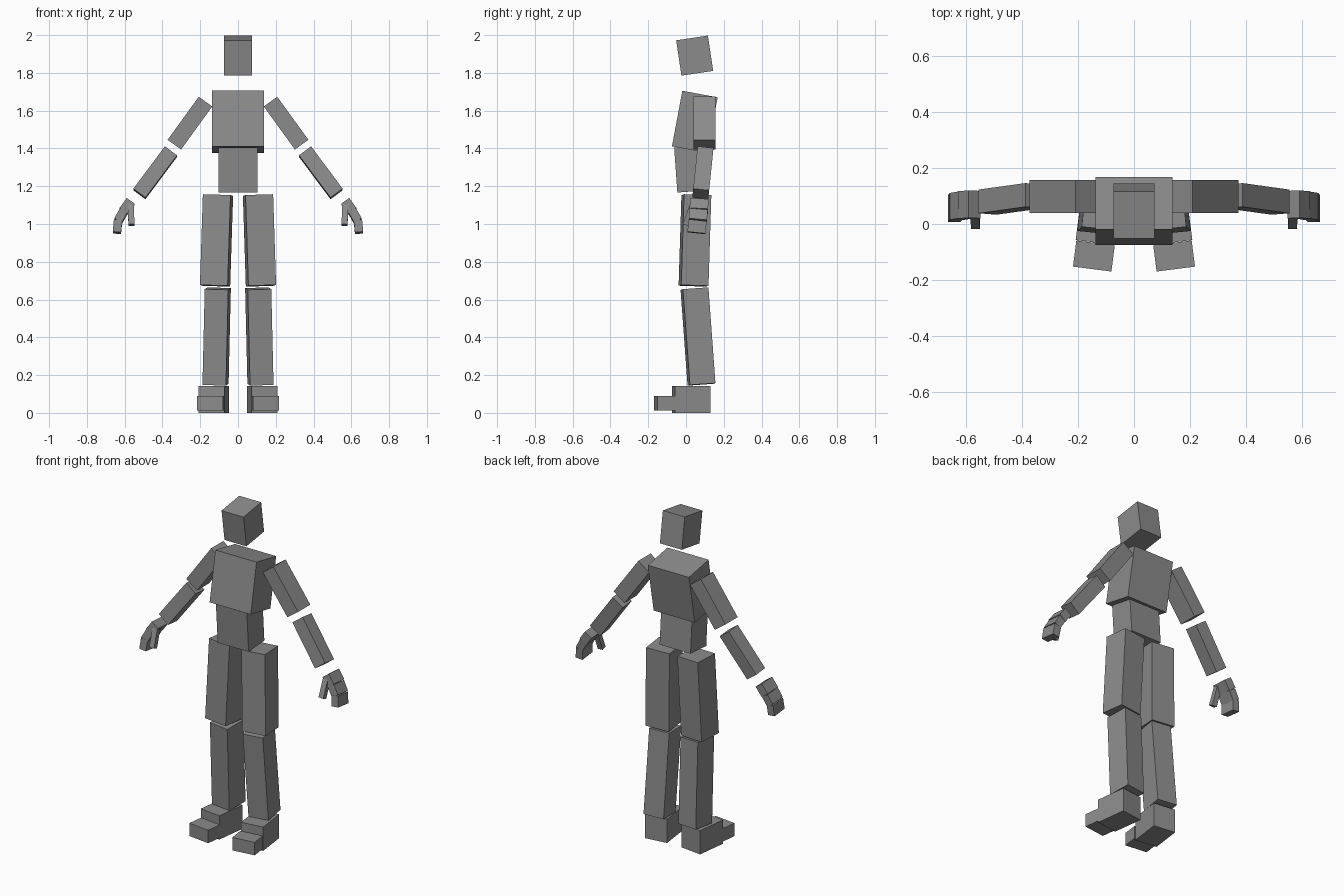
import bpy
import math
from mathutils import Vector, Matrix

grey = bpy.data.materials.new("plain_grey")
grey.diffuse_color = (0.26, 0.26, 0.26, 1)


def block(name, start, end, width, depth, yaw=0.0):
    """Box running from start to end, turned about its length by yaw degrees."""
    a, b = Vector(start), Vector(end)
    axis = (b - a).normalized()
    t = math.radians(yaw)
    side = Vector((math.cos(t), math.sin(t), 0))
    side = (side - axis * side.dot(axis)).normalized()
    back = axis.cross(side)
    rot = Matrix((side, back, axis)).transposed().to_4x4()
    bpy.ops.mesh.primitive_cube_add(size=1)
    ob = bpy.context.object
    ob.name = name
    ob.data.transform(Matrix.Diagonal((width, depth, (b - a).length, 1)))
    ob.matrix_world = Matrix.Translation((a + b) / 2) @ rot
    ob.data.materials.append(grey)
    return ob


def pair(name, start, end, width, depth, yaw=0.0):
    """Left and right copies of a limb block."""
    for label, s in (("left", 1), ("right", -1)):
        block(f"{label}_{name}", (s * start[0], *start[1:]),
              (s * end[0], *end[1:]), width, depth, s * yaw)


# Head and trunk
block("head", (0, 0.06, 1.798), (0, 0.032, 1.985), 0.146, 0.17)
block("chest", (0, 0.019, 1.394), (0, 0.074, 1.688), 0.274, 0.19)
block("abdomen", (0, 0.029, 1.172), (0, 0.012, 1.41), 0.206, 0.15)

# Legs
pair("thigh", (0.1215, 0.04, 0.673), (0.106, 0.055, 1.153), 0.147, 0.145, 5.5)
pair("shin", (0.119, 0.082, 0.151), (0.107, 0.045, 0.658), 0.125, 0.136, 6)
pair("foot", (0.128, 0.0275, 0.0), (0.128, 0.0275, 0.143), 0.137, 0.188, 7.3)
pair("toes", (0.143, -0.114, 0.012), (0.143, -0.114, 0.09), 0.138, 0.094, 7.3)

# Arms
pair("upper_arm", (0.337, 0.098, 1.42), (0.172, 0.098, 1.648), 0.088, 0.116)
pair("forearm", (0.522, 0.078, 1.159), (0.355, 0.101, 1.383), 0.08, 0.085)

# Hands: palm, bent fingers and thumb
pair("palm", (0.605, 0.067, 1.068), (0.568, 0.07, 1.12), 0.052, 0.098)
pair("fingers", (0.635, 0.062, 1.015), (0.605, 0.067, 1.068), 0.046, 0.096)
pair("fingertips", (0.641, 0.055, 0.953), (0.635, 0.062, 1.018), 0.044, 0.096)
pair("thumb", (0.564, -0.003, 0.995), (0.568, 0.035, 1.1), 0.032, 0.03)
